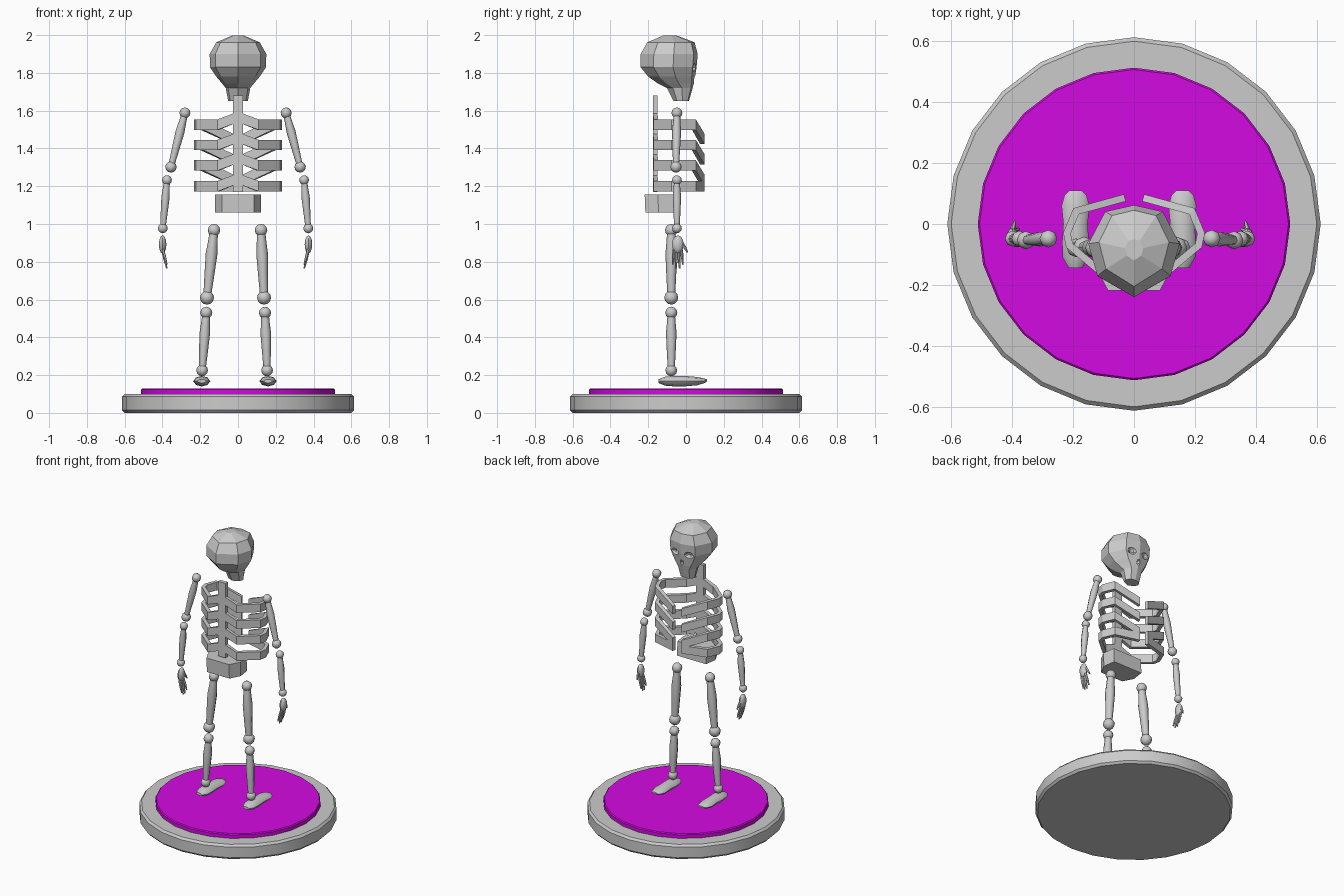
import bpy, bmesh, math
from mathutils import Vector, Matrix

if "Cube" in bpy.data.objects:
    bpy.data.objects.remove(bpy.data.objects["Cube"])


def finish(name, bm, smooth=None):
    bmesh.ops.recalc_face_normals(bm, faces=bm.faces[:])
    me = bpy.data.meshes.new(name)
    bm.to_mesh(me)
    bm.free()
    ob = bpy.data.objects.new(name, me)
    bpy.context.collection.objects.link(ob)
    if smooth:
        bpy.ops.object.select_all(action='DESELECT')
        ob.select_set(True)
        bpy.context.view_layer.objects.active = ob
        bpy.ops.object.shade_smooth_by_angle(angle=math.radians(smooth))
    return ob


def loft(bm, rings):
    """Skin a list of equal-length point rings and cap both ends."""
    vs = [[bm.verts.new(p) for p in r] for r in rings]
    n = len(vs[0])
    for a, b in zip(vs, vs[1:]):
        for i in range(n):
            bm.faces.new((a[i], a[(i + 1) % n], b[(i + 1) % n], b[i]))
    bm.faces.new(vs[0][::-1])
    bm.faces.new(vs[-1])


def circle(r, z, n):
    return [Vector((r * math.cos(2 * math.pi * i / n), r * math.sin(2 * math.pi * i / n), z))
            for i in range(n)]


def ball(bm, c, radii, u=8, v=6):
    bmesh.ops.create_uvsphere(bm, u_segments=u, v_segments=v, radius=1,
                              matrix=Matrix.Translation(c) @ Matrix.Diagonal((*radii, 1)))


def shaft(bm, a, b, profile, n=8):
    """Turned rod from a to b; profile = (fraction, radius)."""
    a, b = Vector(a), Vector(b)
    q = (b - a).to_track_quat('Z', 'Y')
    L = (b - a).length
    loft(bm, [[a + q @ p for p in circle(r, t * L, n)] for t, r in profile])


def bone(name, a, b, r0, r1, mid):
    bm = bmesh.new()
    shaft(bm, a, b, [(0, mid * .7), (.15, mid * .8), (.35, mid), (.65, mid * .85), (1, mid * .65)])
    ball(bm, a, (r0,) * 3)
    ball(bm, b, (r1,) * 3)
    finish(name, bm, 50)


# round base with a coloured top disc
def disc(name, profile):
    bm = bmesh.new()
    loft(bm, [circle(r, z, 24) for r, z in profile])
    return finish(name, bm, 40)


disc("base", [(.60, 0), (.613, .014), (.613, .086), (.60, .10)])
top = disc("base_top", [(.513, .095), (.513, .124), (.507, .13)])
mat = bpy.data.materials.new("magenta")
mat.diffuse_color = (.65, .003, .75, 1)
mat.use_nodes = True
mat.node_tree.nodes["Principled BSDF"].inputs["Base Color"].default_value = mat.diffuse_color
top.data.materials.append(mat)

# skull: eight-sided rings (z, half width, back y, front y)
SHAPE = [(0, 0), (.63, .07), (1, .42), (.8, .77), (0, 1), (-.8, .77), (-1, .42), (-.63, .07)]
rings = []
for z, w, yb, yf in [(1.65, .052, -.065, .015), (1.72, .065, -.10, .035), (1.745, .085, -.15, .042),
                     (1.78, .115, -.20, .048), (1.83, .148, -.24, .056), (1.90, .15, -.24, .062),
                     (1.962, .115, -.205, .045), (1.998, .03, -.12, -.05)]:
    rings.append([(w * sx, yf + (yb - yf) * t, z) for sx, t in SHAPE])
bm = bmesh.new()
loft(bm, rings)
skull = finish("skull", bm)

# eye sockets and nose hollow
bm = bmesh.new()
for s in (-1, 1):
    ball(bm, (s * .056, .055, 1.828), (.036, .03, .024))
ball(bm, (0, .052, 1.765), (.014, .025, .022), 6, 4)
cutter = finish("socket_cutter", bm)
mod = skull.modifiers.new("sockets", 'BOOLEAN')
mod.object = cutter
mod.operation = 'DIFFERENCE'
mod.solver = 'EXACT'
bpy.context.view_layer.objects.active = skull
bpy.ops.object.modifier_apply(modifier=mod.name)
bpy.data.objects.remove(cutter)

# spine
bm = bmesh.new()
bmesh.ops.create_cube(bm, size=1, matrix=Matrix.Translation((0, -.163, 1.425))
                      @ Matrix.Diagonal((.055, .026, .51, 1)))
finish("spine", bm)


# ribs: upright strips bent round the chest
def rib(name, path, th=.024, h=.055):
    pts = [Vector(p) for p in path]
    rings = []
    for i, p in enumerate(pts):
        ds = []
        for j in (i - 1, i):
            if 0 <= j < len(pts) - 1:
                d = pts[j + 1] - pts[j]
                ds.append(Vector((d.x, d.y, 0)).normalized())
        t = sum(ds, Vector()).normalized()
        o = Vector((-t.y, t.x, 0)) * th / 2 / max(.6, t.dot(ds[0]))
        u = Vector((0, 0, h / 2))
        rings.append([p + o + u, p - o + u, p - o - u, p + o - u])
    bm = bmesh.new()
    loft(bm, rings)
    finish(name, bm)


for i, z in enumerate((1.526, 1.418, 1.31, 1.2)):
    drop = .0 if i == 3 else .075
    for s, side in ((-1, "left"), (1, "right")):
        rib(f"rib_{side}_{i + 1}", [(s * .015, -.163, z + .035), (s * .105, -.16, z),
                                    (s * .212, -.07, z), (s * .22, -.03, z),
                                    (s * .19, .042, z), (s * .03, .086, z - drop)])

# pelvis block with chamfered back corners
plan = [(-.085, -.215), (.085, -.215), (.122, -.145), (.11, -.06), (-.11, -.06), (-.122, -.145)]
bm = bmesh.new()
loft(bm, [[(x, y, 1.06) for x, y in plan], [(x, y - .004, 1.157) for x, y in plan]])
finish("pelvis", bm)

# legs: x of hip, knee, shin top, ankle, foot
for side, (hip, knee, shin, ankle, foot) in {"left": (-.127, -.164, -.168, -.19, -.192),
                                             "right": (.122, .138, .143, .154, .159)}.items():
    y = -.078
    bone(side + "_thigh", (hip, y, .967), (knee, y, .61), .033, .037, .031)
    bone(side + "_shin", (shin, y, .53), (ankle, y, .225), .032, .031, .028)
    bm = bmesh.new()
    loft(bm, [[(foot + w * math.cos(a), yy, z + h * math.sin(a))
               for a in [2 * math.pi * k / 8 for k in range(8)]]
              for yy, w, h, z in [(-.145, .022, .010, .168), (-.11, .042, .024, .168),
                                  (-.06, .044, .028, .168), (0, .04, .027, .168),
                                  (.06, .046, .022, .168), (.095, .036, .013, .17),
                                  (.11, .02, .006, .171)]])
    finish(side + "_foot", bm, 50)

# arms and hands
for s, side in ((-1, "left"), (1, "right")):
    c = -.013
    y = -.048
    bone(side + "_upper_arm", (c + s * .268, y, 1.588), (c + s * .342, y - .005, 1.302), .029, .03, .024)
    bone(side + "_forearm", (c + s * .363, y, 1.232), (c + s * .385, y, .977), .026, .026, .022)
    bm = bmesh.new()
    x = c + s * .386
    ball(bm, (x, -.043, .892), (.02, .031, .048))
    for fy, ty, tip in ((-.064, -.071, .785), (-.052, -.053, .765),
                        (-.038, -.034, .765), (-.024, -.016, .785)):
        shaft(bm, (x, fy, .865), (x - s * .022, ty, tip), [(0, .008), (.5, .008), (1, .004)], 6)
    shaft(bm, (x, -.02, .90), (x - s * .008, .008, .85), [(0, .008), (.5, .008), (1, .004)], 6)
    finish(side + "_hand", bm, 50)
